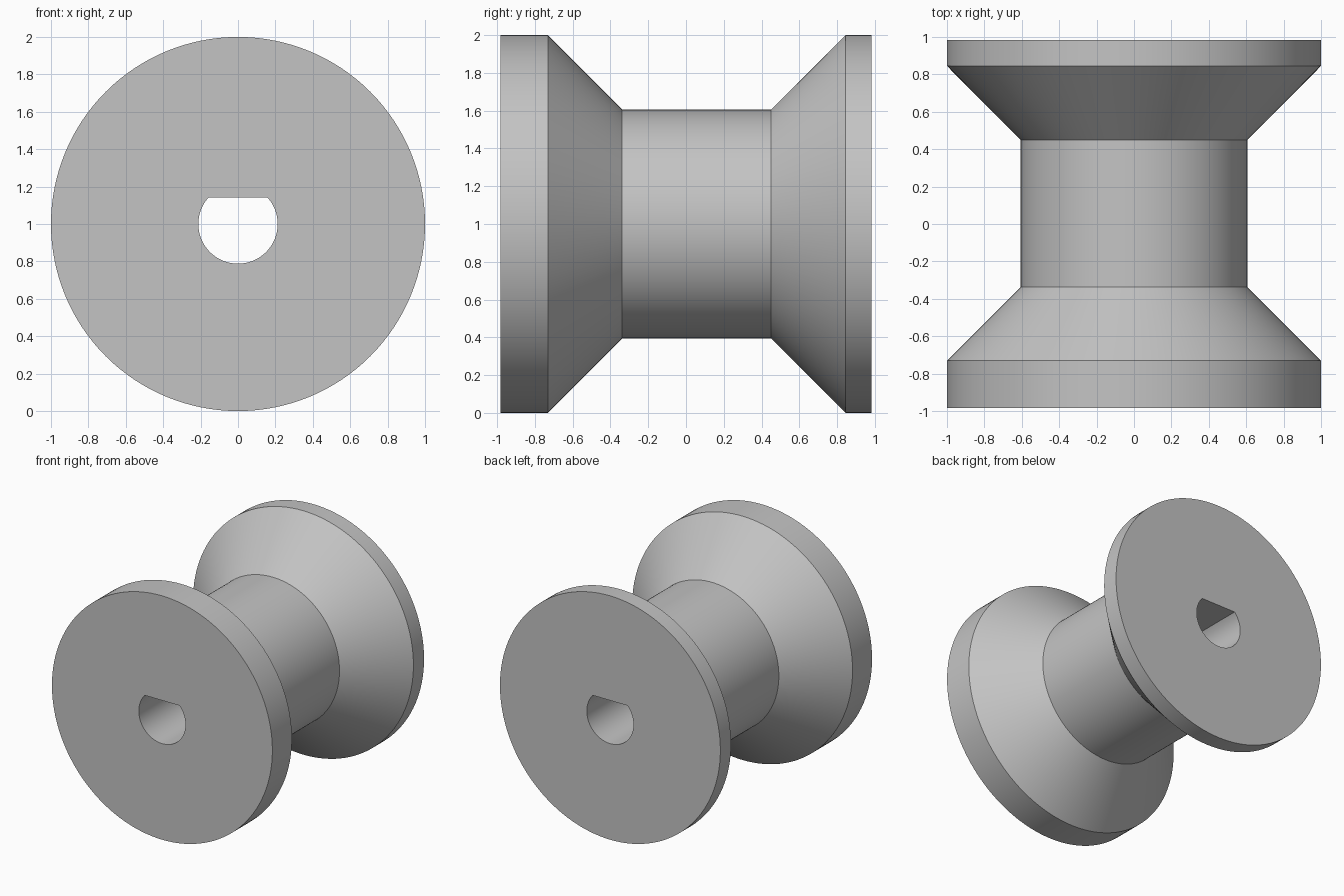
import bpy, bmesh, math

cube = bpy.data.objects.get("Cube")
if cube:
    bpy.data.objects.remove(cube)

SEGMENTS = 128
CENTRE_Z = 1.0
FRONT, BACK = -0.983, 0.983
BORE_RADIUS, BORE_FLAT = 0.212, 0.142

grey = bpy.data.materials.new("plain grey")
grey.use_nodes = True
colour = (0.55, 0.55, 0.55, 1)
grey.diffuse_color = colour
grey.node_tree.nodes["Principled BSDF"].inputs["Base Color"].default_value = colour


def circle(radius):
    steps = (math.tau * i / SEGMENTS for i in range(SEGMENTS))
    return [(radius * math.cos(a), radius * math.sin(a)) for a in steps]


def d_shape(radius, flat):
    """Circle cut off by a level flat, with its corners on exact points."""
    corner = math.asin(flat / radius)
    half = radius * math.cos(corner)
    first = round(corner / math.tau * SEGMENTS)
    last = SEGMENTS // 2 - first
    points = []
    for i in range(first, first + SEGMENTS):
        if i <= last:
            t = (i - first) / (last - first)
            points.append((half - 2 * half * t, flat))
        else:
            t = (i - last) / (SEGMENTS + first - last)
            a = math.pi - corner + t * (math.pi + 2 * corner)
            points.append((radius * math.cos(a), radius * math.sin(a)))
    return points[-first:] + points[:-first]


# Spool section: bore, front flange, cone, barrel, cone, back flange, bore
bore = d_shape(BORE_RADIUS, BORE_FLAT)
outline = [(FRONT, 1.0), (-0.73, 1.0), (-0.338, 0.606),
           (0.45, 0.606), (0.845, 1.0), (BACK, 1.0)]
sections = [(FRONT, bore)] + [(y, circle(r)) for y, r in outline] + [(BACK, bore)]

bm = bmesh.new()
rings = [[bm.verts.new((x, y, CENTRE_Z + z)) for x, z in pts] for y, pts in sections]
for a, b in zip(rings, rings[1:] + rings[:1]):
    for i in range(SEGMENTS):
        j = (i + 1) % SEGMENTS
        bm.faces.new((a[i], a[j], b[j], b[i]))
bmesh.ops.recalc_face_normals(bm, faces=bm.faces)

mesh = bpy.data.meshes.new("spool_roller")
bm.to_mesh(mesh)
bm.free()
mesh.materials.append(grey)
spool = bpy.data.objects.new("spool_roller", mesh)
bpy.context.collection.objects.link(spool)

# Smooth round walls, crisp rims
bpy.ops.object.select_all(action="DESELECT")
spool.select_set(True)
bpy.context.view_layer.objects.active = spool
bpy.ops.object.shade_smooth_by_angle(angle=math.radians(25))
